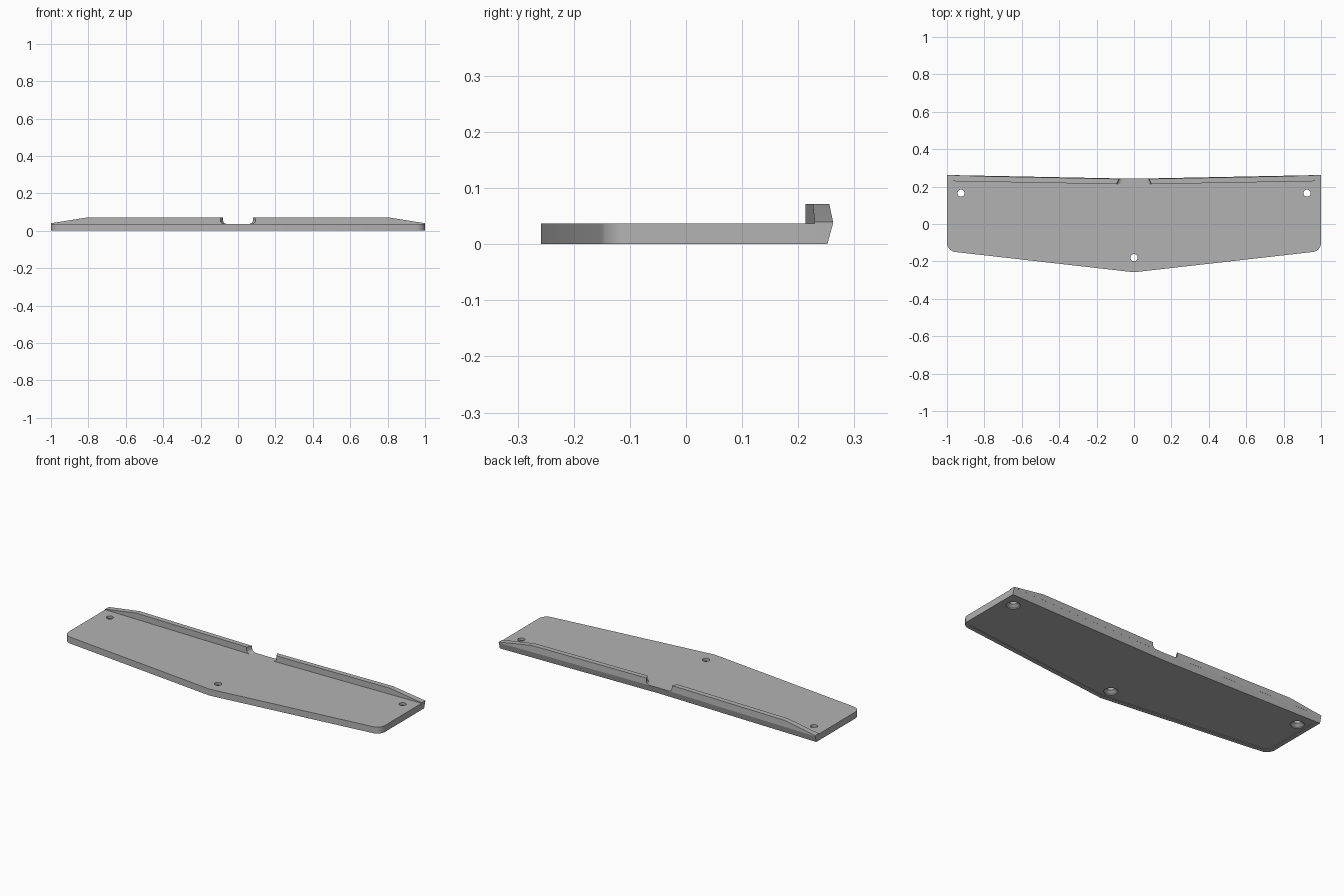
import bpy, bmesh, math
from math import sin, cos, radians

default = bpy.data.objects.get("Cube")
if default:
    bpy.data.objects.remove(default, do_unlink=True)

THICK = 0.037
TOP = 0.072
RECESS = 0.003

grey = bpy.data.materials.new("plain grey")
grey.use_nodes = True
grey.diffuse_color = (0.45, 0.45, 0.45, 1)
grey.node_tree.nodes["Principled BSDF"].inputs["Base Color"].default_value = (0.45, 0.45, 0.45, 1)


def finish(name, bm):
    bmesh.ops.recalc_face_normals(bm, faces=bm.faces)
    mesh = bpy.data.meshes.new(name)
    bm.to_mesh(mesh)
    bm.free()
    mesh.materials.append(grey)
    obj = bpy.data.objects.new(name, mesh)
    bpy.context.collection.objects.link(obj)
    return obj


def bridge(bm, a, b):
    for i in range(len(a)):
        j = (i + 1) % len(a)
        bm.faces.new((a[i], a[j], b[j], b[i]))


def smooth(obj):
    bpy.ops.object.select_all(action='DESELECT')
    obj.select_set(True)
    bpy.context.view_layer.objects.active = obj
    bpy.ops.object.shade_smooth_by_angle(angle=radians(30))


# Plate outline: pointed front, rounded front corners, shallow V back
def outline(inset, back_shift):
    r = 0.05 - inset
    steps = 8
    half = []
    for i in range(steps + 1):
        a = radians(-83.6 * (1 - i / steps))
        half.append((0.95 + r * cos(a), -0.1 + r * sin(a)))
    half.append((1 - inset, 0.262 - inset - back_shift))
    left = [(-x, y) for x, y in reversed(half)]
    return [(0, -0.258 + inset)] + half + [(0, 0.242 - inset - back_shift)] + left


# Plate with slanted back edge and a shallow recess underneath
bm = bmesh.new()
rings = []
for inset, shift, z in ((0, 0, THICK), (0, 0.01, 0), (0.025, 0.01, 0), (0.025, 0.01, RECESS)):
    rings.append([bm.verts.new((x, y, z)) for x, y in outline(inset, shift)])
for a, b in zip(rings, rings[1:]):
    bridge(bm, a, b)
bm.faces.new(rings[0])
bm.faces.new(rings[-1])
plate = finish("base_plate", bm)


# Screw holes, countersunk from below
def cutter(x, y):
    bm = bmesh.new()
    profile = ((0.036, -0.02), (0.036, 0.008), (0.019, 0.022), (0.019, 0.06))
    rings = [[bm.verts.new((x + r * cos(math.tau * i / 24), y + r * sin(math.tau * i / 24), z))
              for i in range(24)] for r, z in profile]
    for a, b in zip(rings, rings[1:]):
        bridge(bm, a, b)
    bm.faces.new(rings[0])
    bm.faces.new(rings[-1])
    return finish("hole_cutter", bm)


for x, y in ((-0.925, 0.165), (0.925, 0.165), (0, -0.18)):
    hole = cutter(x, y)
    hole.hide_render = True
    mod = plate.modifiers.new("screw_hole", 'BOOLEAN')
    mod.operation = 'DIFFERENCE'
    mod.solver = 'EXACT'
    mod.object = hole
    bpy.context.view_layer.objects.active = plate
    bpy.ops.object.modifier_apply(modifier=mod.name)
    bpy.data.objects.remove(hole, do_unlink=True)
smooth(plate)


# Raised back lip: tapered outer end, small concave fillet at the centre gap
def lip(name, side):
    bm = bmesh.new()
    profile = [(1, THICK - 0.001), (1, 0.04), (0.8, TOP), (0.08, TOP)]
    for i in range(7):
        a = radians(15 * i)
        profile.append((0.06 + 0.02 * cos(a), THICK + 0.018 - 0.018 * sin(a)))
    profile.append((0.06, THICK - 0.001))
    front, back = [], []
    for x, z in profile:
        fx = x + 0.014 if x < 0.2 else x
        fy = 0.213 + 0.018 * (fx - 0.09)
        by = 0.242 + 0.02 * x - max(0, z - 0.05) * 0.12
        front.append(bm.verts.new((side * fx, fy, z)))
        back.append(bm.verts.new((side * x, by, z)))
    bridge(bm, front, back)
    bm.faces.new(front)
    bm.faces.new(back)
    smooth(finish(name, bm))


lip("left_back_lip", 1)
lip("right_back_lip", -1)
